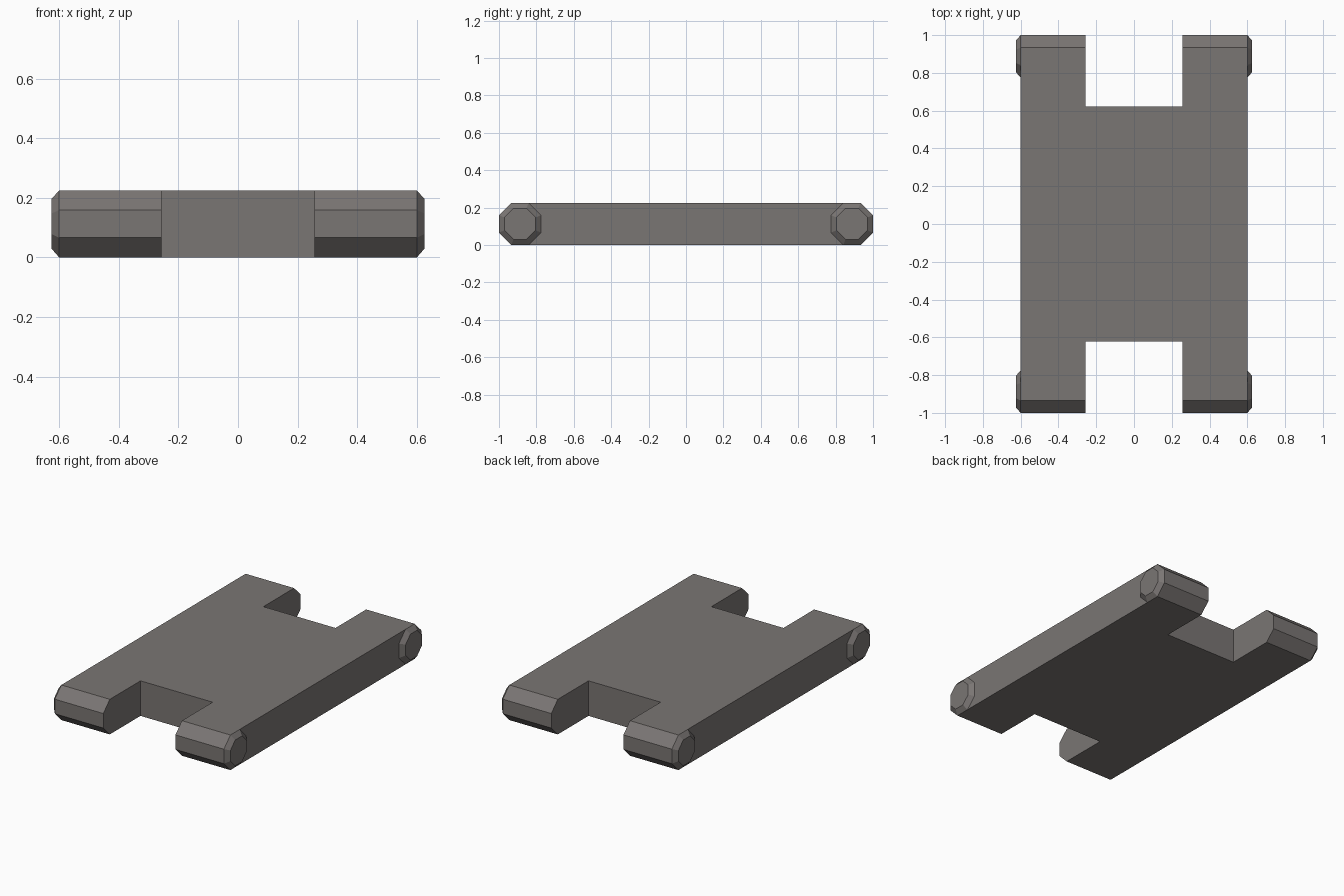
import bpy
import bmesh
import math

if "Cube" in bpy.data.objects:
    bpy.data.objects.remove(bpy.data.objects["Cube"])

HALF_X, CAP_X = 0.6, 0.626      # side of the plate, outer face of the caps
H = 0.225                       # thickness
R = H / 2                       # octagon apothem
END_Y = 1.0 - R                 # centre of the octagonal ends
NOTCH_X, NOTCH_Y = 0.256, 0.623

grey = bpy.data.materials.new("warm_grey")
grey.diffuse_color = (0.195, 0.180, 0.173, 1)
grey.use_nodes = True
grey.node_tree.nodes["Principled BSDF"].inputs["Base Color"].default_value = grey.diffuse_color


def octagon(cy, apothem):
    """Octagon points (y, z), flat sides facing the axes."""
    r = apothem / math.cos(math.pi / 8)
    return [(cy + r * math.cos(a), R + r * math.sin(a))
            for a in (math.pi / 8 + i * math.pi / 4 for i in range(8))]


def loft(name, sections):
    """Join (x, [(y, z)...]) sections into a closed solid."""
    bm = bmesh.new()
    rings = [[bm.verts.new((x, y, z)) for y, z in pts] for x, pts in sections]
    n = len(rings[0])
    for a, b in zip(rings, rings[1:]):
        for i in range(n):
            j = (i + 1) % n
            bm.faces.new((a[i], a[j], b[j], b[i]))
    bm.faces.new(rings[0])
    bm.faces.new(rings[-1])
    bmesh.ops.recalc_face_normals(bm, faces=bm.faces)
    mesh = bpy.data.meshes.new(name)
    bm.to_mesh(mesh)
    bm.free()
    mesh.materials.append(grey)
    ob = bpy.data.objects.new(name, mesh)
    bpy.context.collection.objects.link(ob)
    return ob


# Plate with half-octagon ends
back, front = octagon(END_Y, R), octagon(-END_Y, R)
profile = back[6:] + back[:2] + front[2:6]
plate = loft("plate", [(-HALF_X, profile), (HALF_X, profile)])

# Square notch at each end
for s, side in ((1, "back"), (-1, "front")):
    y0, y1 = s * NOTCH_Y, s * 1.2
    box = [(y0, -0.1), (y1, -0.1), (y1, 0.4), (y0, 0.4)]
    cutter = loft(side + "_notch_cutter", [(-NOTCH_X, box), (NOTCH_X, box)])
    cutter.hide_render = True
    cutter.hide_set(True)
    cut = plate.modifiers.new(side + "_notch", 'BOOLEAN')
    cut.operation = 'DIFFERENCE'
    cut.solver = 'EXACT'
    cut.object = cutter

# Bevelled octagonal caps on the four corners
for sx, lr in ((-1, "left"), (1, "right")):
    for sy, fb in ((-1, "front"), (1, "back")):
        loft(f"{fb}_{lr}_cap", [(sx * HALF_X, octagon(sy * END_Y, R)),
                                (sx * CAP_X, octagon(sy * END_Y, 0.083))])
